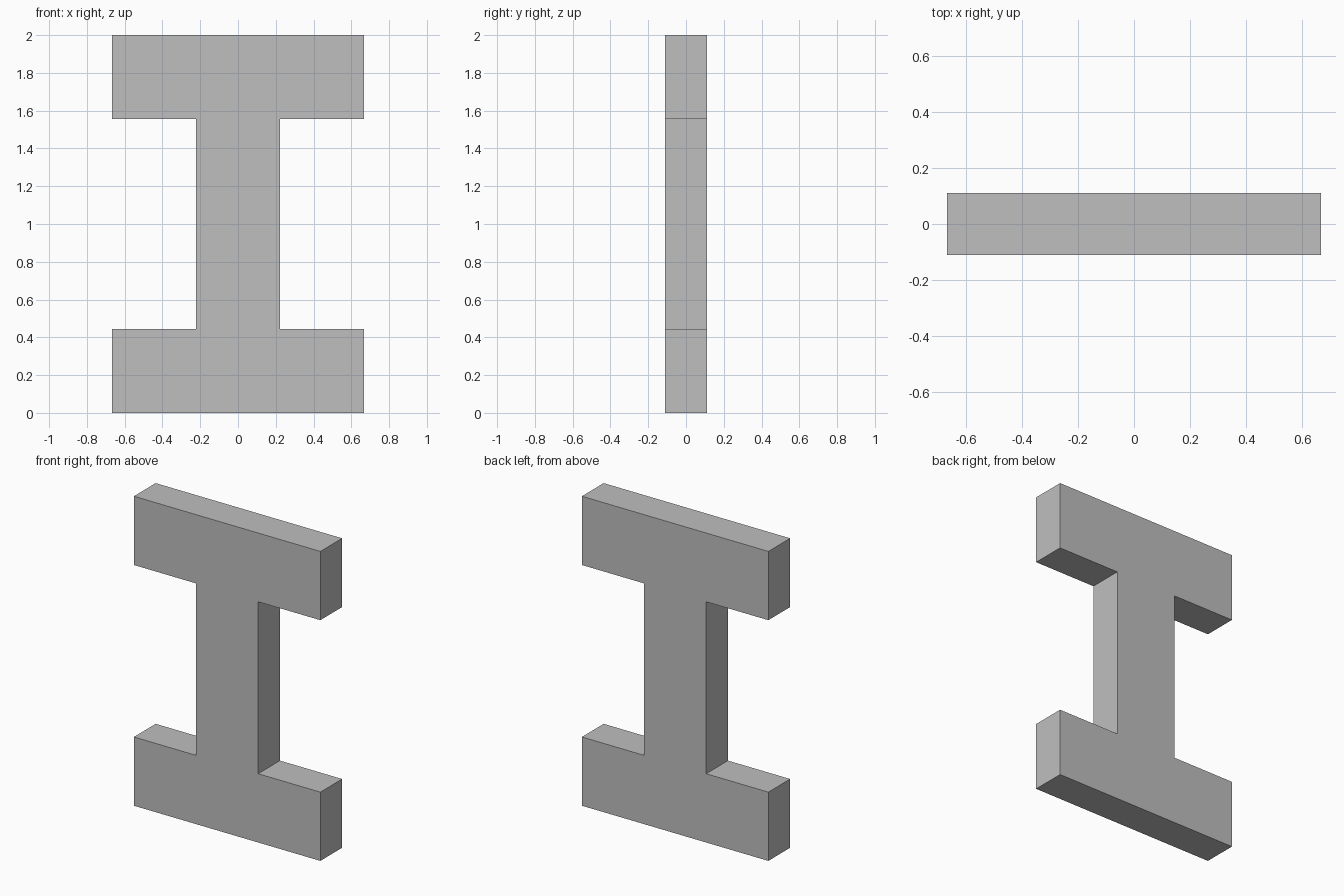
import bpy
import bmesh

cube = bpy.data.objects.get("Cube")
if cube:
    bpy.data.objects.remove(cube, do_unlink=True)

# Proportions are whole multiples of one unit; the beam is nine units tall
U = 2 / 9
HEIGHT = 9 * U
FLANGE_HALF, FLANGE_HEIGHT = 3 * U, 2 * U
WEB_HALF = U
THICKNESS = U

# Plain grey material
grey = bpy.data.materials.new("plain_grey")
grey.use_nodes = True
color = (0.52, 0.52, 0.52, 1)
grey.diffuse_color = color
grey.node_tree.nodes["Principled BSDF"].inputs["Base Color"].default_value = color

# I-shaped outline: right side from bottom to top, mirrored for the left
right = [
    (FLANGE_HALF, 0),
    (FLANGE_HALF, FLANGE_HEIGHT),
    (WEB_HALF, FLANGE_HEIGHT),
    (WEB_HALF, HEIGHT - FLANGE_HEIGHT),
    (FLANGE_HALF, HEIGHT - FLANGE_HEIGHT),
    (FLANGE_HALF, HEIGHT),
]
outline = right + [(-x, z) for x, z in reversed(right)]

# Extrude the outline from front to back
bm = bmesh.new()
front = bm.faces.new([bm.verts.new((x, -THICKNESS / 2, z)) for x, z in outline])
result = bmesh.ops.extrude_face_region(bm, geom=[front], use_keep_orig=True)
back_verts = [v for v in result["geom"] if isinstance(v, bmesh.types.BMVert)]
bmesh.ops.translate(bm, verts=back_verts, vec=(0, THICKNESS, 0))
bmesh.ops.recalc_face_normals(bm, faces=bm.faces)

mesh = bpy.data.meshes.new("i_shaped_beam")
bm.to_mesh(mesh)
bm.free()
mesh.materials.append(grey)
beam = bpy.data.objects.new("i_shaped_beam", mesh)
bpy.context.collection.objects.link(beam)
